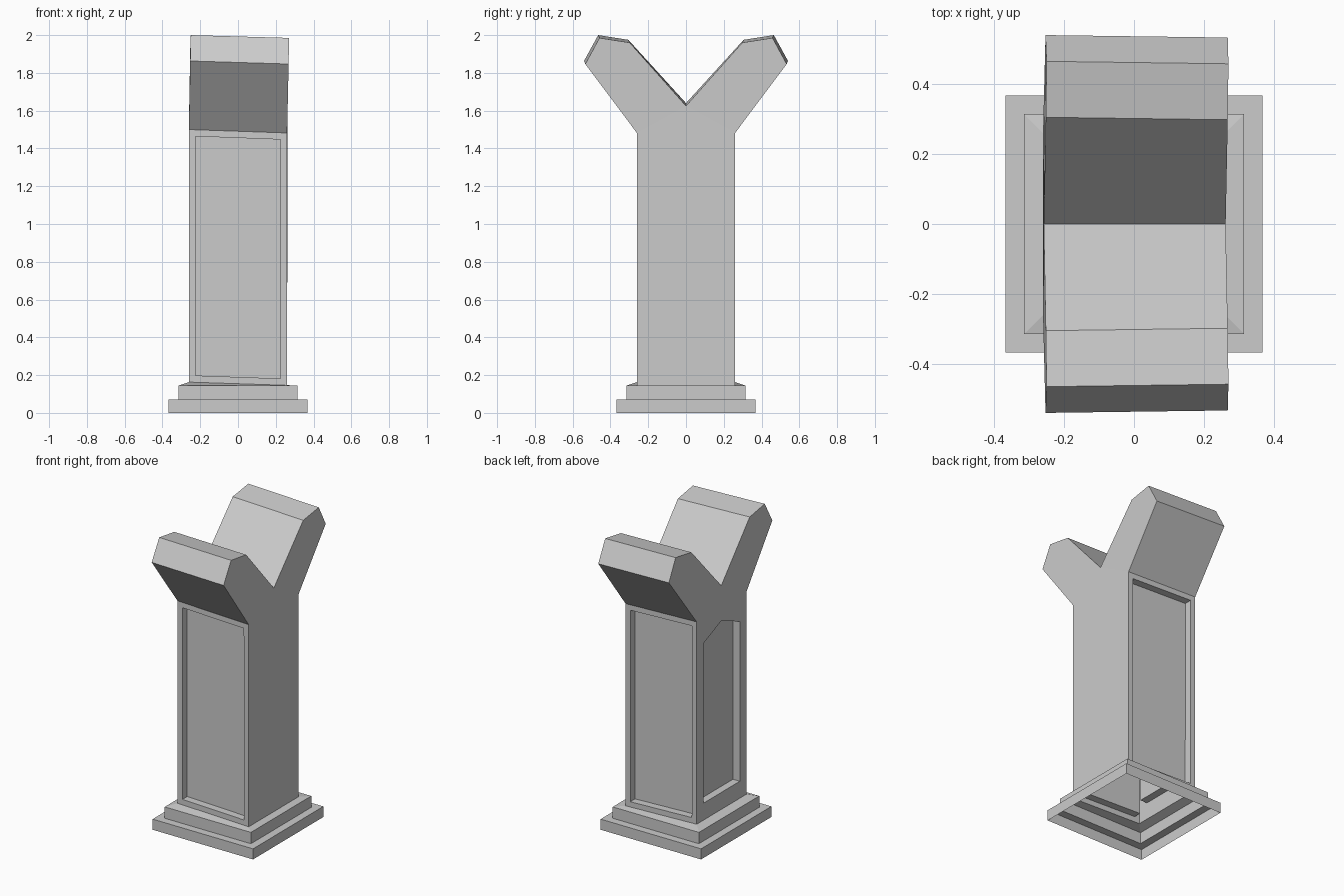
import bpy, bmesh
from mathutils import Vector

if "Cube" in bpy.data.objects:
    bpy.data.objects.remove(bpy.data.objects["Cube"])


def finish(bm, name):
    bm.normal_update()
    mesh = bpy.data.meshes.new(name)
    bm.to_mesh(mesh)
    bm.free()
    obj = bpy.data.objects.new(name, mesh)
    bpy.context.collection.objects.link(obj)
    return obj


def square(bm, r, z_left, z_right):
    return [bm.verts.new((sx * r, sy * r, z_left if sx < 0 else z_right))
            for sx, sy in ((-1, -1), (1, -1), (1, 1), (-1, 1))]


def skin(bm, a, b, closed=True):
    n = len(a)
    return [bm.faces.new((a[i], a[(i + 1) % n], b[(i + 1) % n], b[i]))
            for i in range(n if closed else n - 1)]


def recess(bm, face, border, depth, outline=None):
    """Inset a face, optionally reshape the opening, then sink it."""
    bm.normal_update()
    inward = face.normal.copy() * -depth
    bmesh.ops.inset_individual(bm, faces=[face], thickness=border)
    if outline:
        for v, co in zip([l.vert for l in face.loops], outline):
            v.co = co
    new = bmesh.ops.extrude_discrete_faces(bm, faces=[face])["faces"][0]
    for v in new.verts:
        v.co += inward


# Stepped plinth: open underneath, its sloping top meets the tilted column
bm = bmesh.new()
rings = [square(bm, r, zl, zr) for r, zl, zr in (
    (0.367, 0, 0), (0.367, 0.07, 0.07), (0.315, 0.07, 0.07),
    (0.315, 0.145, 0.145), (0.26, 0.163, 0.146))]
for lower, upper in zip(rings, rings[1:]):
    skin(bm, lower, upper)
finish(bm, "stepped_plinth")

# Y-shaped column: half outlines (x, y, z) of its two side faces
left_half = [(-0.26, 0.26, 0.163), (-0.26, 0.26, 1.5), (-0.253, 0.54, 1.863),
             (-0.25, 0.465, 2.0), (-0.252, 0.305, 1.975), (-0.258, 0, 1.64)]
right_half = [(0.26, 0.26, 0.146), (0.26, 0.26, 1.482), (0.268, 0.533, 1.847),
              (0.27, 0.458, 1.985), (0.268, 0.298, 1.96), (0.262, 0, 1.625)]


def outline(bm, half):
    back = [bm.verts.new(p) for p in half]
    front = [bm.verts.new((x, -y, z)) for x, y, z in half[:-1]]
    return back + front[::-1]       # back foot -> V notch -> front foot


bm = bmesh.new()
L, R = outline(bm, left_half), outline(bm, right_half)
strips = skin(bm, L, R, closed=False)
sides = []
for ring in (L, R):
    sides.append(bm.faces.new([ring[i] for i in (10, 0, 1, 5, 9)]))
    bm.faces.new([ring[i] for i in (1, 2, 3, 4, 5)])
    bm.faces.new([ring[i] for i in (5, 6, 7, 8, 9)])
bmesh.ops.recalc_face_normals(bm, faces=bm.faces[:])
bm.normal_update()
if sides[1].normal.x < 0:
    bmesh.ops.reverse_faces(bm, faces=bm.faces[:])

# Recessed panels on the back and front
for f in (strips[0], strips[-1]):
    recess(bm, f, 0.05, 0.05)

# Recessed panel with a pointed top on the left side
f = sides[0]
targets = []
for v in [l.vert for l in f.loops]:
    y, z = v.co.y, v.co.z
    s = (y > 0.1) - (y < -0.1)
    targets.append(Vector((-0.26, 0.19 * s,
                           0.275 if z < 1 else (1.33 if s else 1.41))))
recess(bm, f, 0.05, 0.05, targets)
finish(bm, "forked_column")
